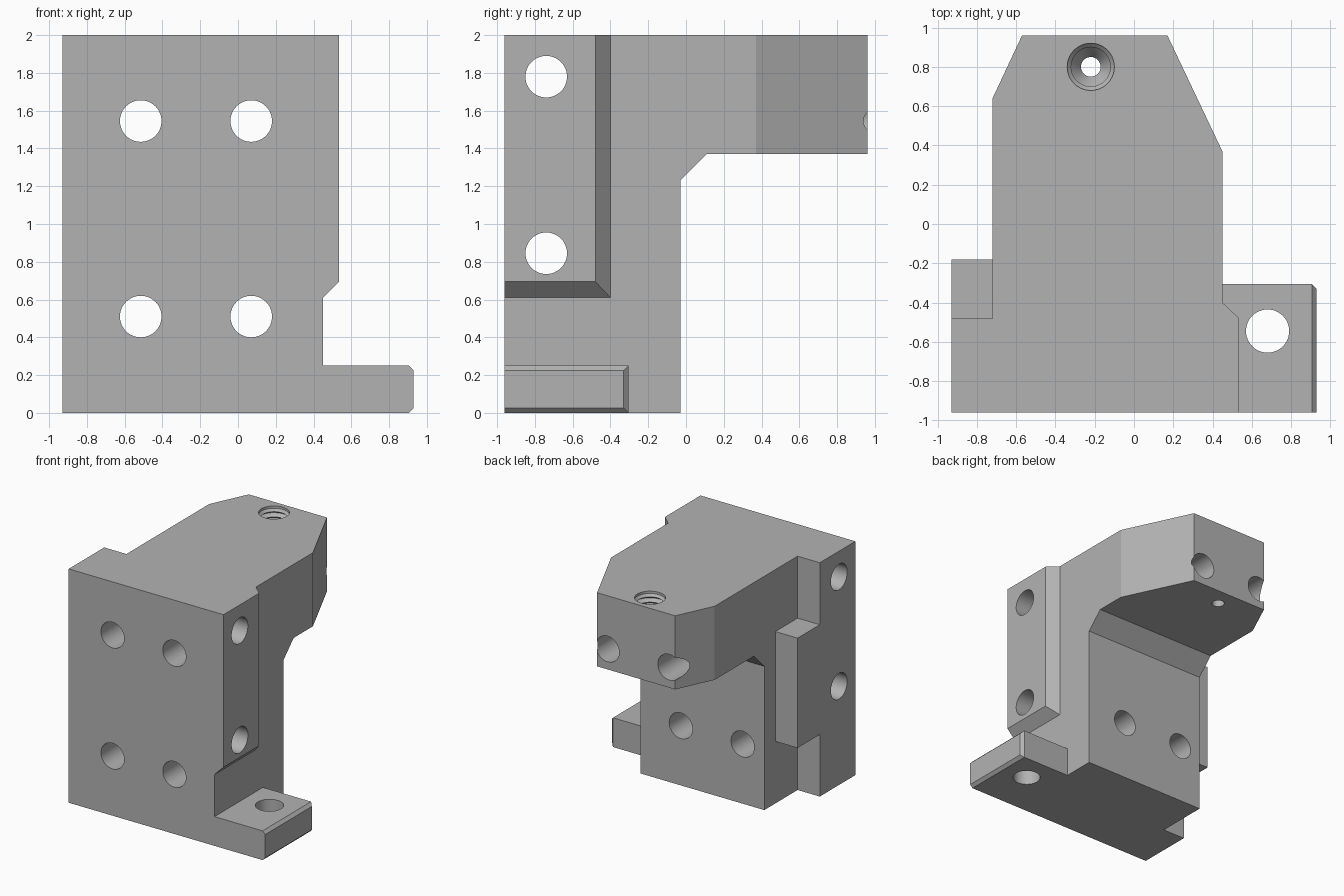
import bpy, bmesh
from math import radians, pi
from mathutils import Vector, Matrix

cube = bpy.data.objects.get("Cube")
if cube:
    bpy.data.objects.remove(cube, do_unlink=True)

steel = bpy.data.materials.new("plain_grey")
steel.use_nodes = True
GREY = (0.45, 0.45, 0.45, 1)
steel.diffuse_color = GREY
steel.node_tree.nodes["Principled BSDF"].inputs["Base Color"].default_value = GREY


def finish(name, bm):
    bmesh.ops.recalc_face_normals(bm, faces=bm.faces[:])
    mesh = bpy.data.meshes.new(name)
    bm.to_mesh(mesh)
    bm.free()
    mesh.materials.append(steel)
    obj = bpy.data.objects.new(name, mesh)
    bpy.context.collection.objects.link(obj)
    return obj


def loft(name, sections):
    """Closed solid through equal-length rings of points."""
    bm = bmesh.new()
    rings = [[bm.verts.new(p) for p in ring] for ring in sections]
    n = len(rings[0])
    for a, b in zip(rings, rings[1:]):
        for i in range(n):
            j = (i + 1) % n
            bm.faces.new((a[i], a[j], b[j], b[i]))
    bm.faces.new(rings[0])
    bm.faces.new(rings[-1])
    return finish(name, bm)


def rect(x, y0, y1, z0, z1):
    return [(x, y0, z0), (x, y1, z0), (x, y1, z1), (x, y0, z1)]


def drill(name, centre, axis, radius, length=3):
    bm = bmesh.new()
    turn = Vector((0, 0, 1)).rotation_difference(Vector(axis)).to_matrix().to_4x4()
    bmesh.ops.create_cone(bm, cap_ends=True, segments=48, radius1=radius, radius2=radius,
                          depth=length, matrix=Matrix.Translation(centre) @ turn)
    return finish(name, bm)


def combine(target, tool, operation):
    mod = target.modifiers.new(tool.name, "BOOLEAN")
    mod.operation, mod.object, mod.solver = operation, tool, "EXACT"
    bpy.context.view_layer.objects.active = target
    bpy.ops.object.modifier_apply(modifier=mod.name)
    bpy.data.objects.remove(tool, do_unlink=True)


# Upright and overhanging arm: plan outline crossed with side outline
plan = [(-.93, -.96), (.45, -.96), (.45, .37), (.17, .96),
        (-.57, .96), (-.72, .64), (-.72, -.48), (-.93, -.48)]
side = [(-1.2, 0), (-.03, 0), (-.03, 1.23), (.11, 1.37), (1.2, 1.37), (1.2, 2), (-1.2, 2)]
body = loft("bracket_body", [[(x, y, z) for x, y in plan] for z in (-.2, 2.2)])
combine(body, loft("side_outline", [[(x, y, z) for y, z in side] for x in (-1.2, 1.2)]), "INTERSECT")

# Side block, chamfered rail and mounting foot
combine(body, loft("side_block", [rect(-.93, -.55, -.18, .53, 1.47),
                                  rect(-.6, -.55, -.18, .53, 1.47)]), "UNION")
combine(body, loft("side_rail", [rect(.35, -.96, -.305, .51, 2),
                                 rect(.535, -.96, -.48, .695, 2)]), "UNION")
combine(body, loft("mounting_foot", [rect(.35, -.96, -.305, 0, .25),
                                     rect(.905, -.96, -.305, 0, .25),
                                     rect(.93, -.96, -.33, .025, .225)]), "UNION")

# Bolt holes: front to back, side to side, and down through the foot
R = .11
for x in (-.515, .07):
    for z in (.51, 1.545):
        combine(body, drill("front_hole", (x, 0, z), (0, 1, 0), R), "DIFFERENCE")
for z in (.845, 1.78):
    combine(body, drill("side_hole", (0, -.74, z), (1, 0, 0), R), "DIFFERENCE")
combine(body, drill("foot_hole", (.68, -.545, .1), (0, 0, 1), R, .6), "DIFFERENCE")

# Threaded socket: ridged bore, conical end and narrow through hole
profile = [(.12, 2.1), (.12, 1.98)]
for i in range(7):
    z = 1.96 - i * .045
    profile += [(.1, z), (.13, z - .022)]
profile += [(.1, 1.64), (.05, 1.56), (.05, 1.2)]
bm = bmesh.new()
verts = [bm.verts.new((r, 0, z)) for r, z in [(0, 2.1)] + profile + [(0, 1.2)]]
edges = [bm.edges.new(pair) for pair in zip(verts, verts[1:])]
bmesh.ops.spin(bm, geom=verts + edges, cent=(0, 0, 0), axis=(0, 0, 1), angle=2 * pi, steps=40)
bmesh.ops.remove_doubles(bm, verts=bm.verts[:], dist=1e-4)
bmesh.ops.translate(bm, verts=bm.verts[:], vec=(-.22, .8, 0))
combine(body, finish("threaded_socket", bm), "DIFFERENCE")

# Smooth bores, crisp edges
bpy.ops.object.select_all(action="DESELECT")
body.select_set(True)
bpy.context.view_layer.objects.active = body
bpy.ops.object.shade_smooth_by_angle(angle=radians(20))
